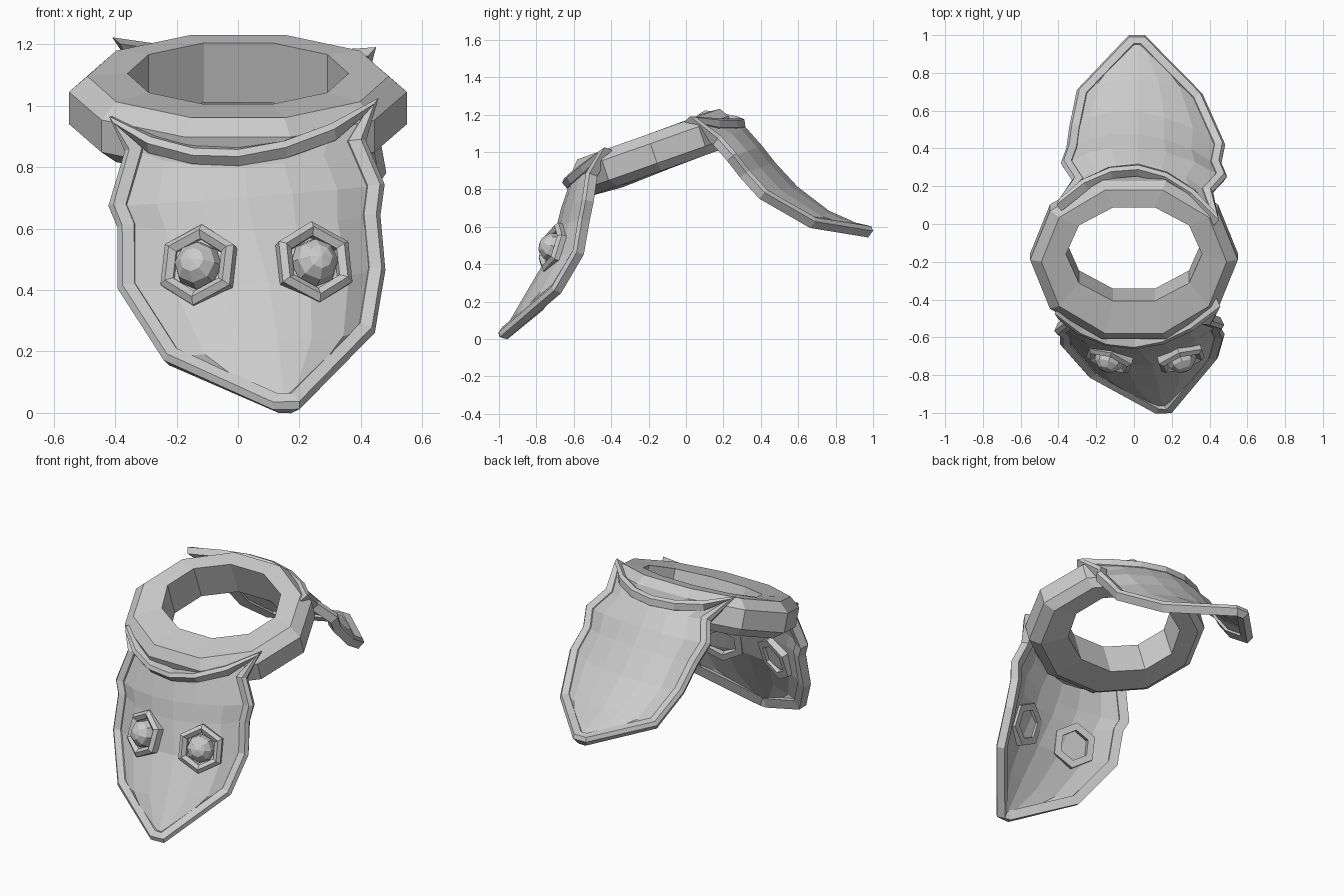
import bpy, bmesh
from math import cos, sin, pi, radians
from mathutils import Vector, Matrix

if "Cube" in bpy.data.objects:
    bpy.data.objects.remove(bpy.data.objects["Cube"])


def finish(bm, name, recalc=True):
    if recalc:
        bmesh.ops.recalc_face_normals(bm, faces=bm.faces)
    me = bpy.data.meshes.new(name)
    bm.to_mesh(me)
    bm.free()
    ob = bpy.data.objects.new(name, me)
    bpy.context.collection.objects.link(ob)
    return ob


def bridge(bm, loops):
    """Quads between successive closed loops, last joined to first."""
    vs = [[bm.verts.new(p) for p in loop] for loop in loops]
    for a, b in zip(vs, vs[1:] + vs[:1]):
        for i in range(len(a)):
            j = (i + 1) % len(a)
            bm.faces.new((a[i], a[j], b[j], b[i]))


# Tilted ten-sided collar: each section is (rx, centre y, centre z, ry, rz)
sections = [(.36, -.16, 1.105, .26, .105), (.49, -.20, 1.096, .40, .142),
            (.55, -.19, 1.045, .44, .155), (.55, -.155, .94, .44, .155),
            (.49, -.13, .90, .40, .142), (.36, -.09, .91, .265, .105)]
bm = bmesh.new()
bridge(bm, [[(rx * cos(k * pi / 5), cy + ry * sin(k * pi / 5), cz + rz * sin(k * pi / 5))
             for k in range(10)] for rx, cy, cz, ry, rz in sections])
finish(bm, "collar_ring")


def flap(name, rows, flip):
    """Curved plate from (left, centre, right) rows, with a raised rim."""
    ts = (-1, -.66, -.33, 0, .33, .66, 1)
    bm = bmesh.new()
    grid = []
    for r in rows:
        L, C, R = (Vector(r[i:i + 3]) for i in (0, 3, 6))
        grid.append([bm.verts.new(C + (R - L) / 2 * t + ((L + R) / 2 - C) * t * t) for t in ts])
    for a, b in zip(grid, grid[1:]):
        for j in range(6):
            q = (a[j], a[j + 1], b[j + 1], b[j])
            bm.faces.new(q[::-1] if flip else q)
    bm.normal_update()

    # Boundary loop: top edge, right side, tip, left side
    edge = grid[0][:-1] + [r[-1] for r in grid] + [r[0] for r in grid[:0:-1]]
    pts = [v.co.copy() for v in edge]
    nrm = [v.normal.copy() for v in edge]
    sign = -1 if flip else 1
    profile = ((0, -.03), (0, .018), (.022, .03), (.055, .008), (.055, -.028))
    loops = [[] for _ in profile]
    for i, p in enumerate(pts):
        n = nrm[i]
        e1 = (p - pts[i - 1]).normalized()
        e2 = (pts[(i + 1) % len(pts)] - p).normalized()
        inward = (n.cross(e1 + e2) * sign).normalized()
        miter = min(1.5, 1 / max(.3, abs(inward.dot((n.cross(e1) * sign).normalized()))))
        for loop, (w, h) in zip(loops, profile):
            loop.append(p + inward * w * miter + n * h)
    # Plate edge sits inside the rim
    for v, p, q in zip(edge, pts, loops[3]):
        v.co = p.lerp(q, .5) - v.normal * .012
    plate = finish(bm, name + "_plate", recalc=False)
    mod = plate.modifiers.new("thickness", "SOLIDIFY")
    mod.thickness = .015
    mod.offset = 0
    bm = bmesh.new()
    bridge(bm, loops)
    finish(bm, name + "_rim")


flap("front_flap", [
    (-.41, -.46, .965, .00, -.635, .86, .45, -.42, 1.02),
    (-.36, -.51, .85, .02, -.625, .80, .41, -.50, .88),
    (-.415, -.55, .67, .03, -.66, .70, .47, -.52, .74),
    (-.385, -.57, .60, .05, -.685, .60, .455, -.54, .64),
    (-.385, -.62, .40, .10, -.745, .42, .47, -.57, .46),
    (-.235, -.79, .165, .13, -.86, .225, .435, -.69, .255),
    (.12, -.98, .007, .155, -.985, .01, .19, -.98, .007)], True)

flap("back_flap", [
    (-.40, .09, 1.215, .02, .275, 1.17, .44, .01, 1.18),
    (-.32, .22, 1.09, .02, .32, 1.12, .41, .16, 1.06),
    (-.38, .31, 1.00, .02, .40, 1.03, .485, .24, .97),
    (-.35, .39, .90, .02, .47, .94, .455, .31, .88),
    (-.335, .50, .77, .02, .59, .81, .475, .41, .77),
    (-.295, .70, .63, .02, .76, .68, .355, .68, .615),
    (-.02, .99, .565, .02, .995, .575, .05, .99, .565)], False)

# Hexagonal sockets with faceted studs, following the front plate
for side, x, z, yaw in (("left", -.125, .475, -20), ("right", .245, .485, 19)):
    place = (Matrix.Translation((x, -.70, z)) @ Matrix.Rotation(radians(yaw), 4, "Z")
             @ Matrix.Rotation(radians(72), 4, "X"))
    bm = bmesh.new()
    bridge(bm, [[(r * cos(pi / 6 + k * pi / 3), r * sin(pi / 6 + k * pi / 3), h) for k in range(6)]
                for r, h in ((.135, -.035), (.138, .025), (.115, .042), (.09, .025), (.09, -.035))])
    bm.transform(place)
    finish(bm, side + "_socket")
    bm = bmesh.new()
    bmesh.ops.create_uvsphere(bm, u_segments=8, v_segments=6, radius=.08)
    low = [v for v in bm.verts if v.co.z < -.01]
    bmesh.ops.delete(bm, geom=low, context="VERTS")
    bmesh.ops.holes_fill(bm, edges=bm.edges)
    bm.transform(place @ Matrix.Translation((0, 0, .01)))
    finish(bm, side + "_stud")
